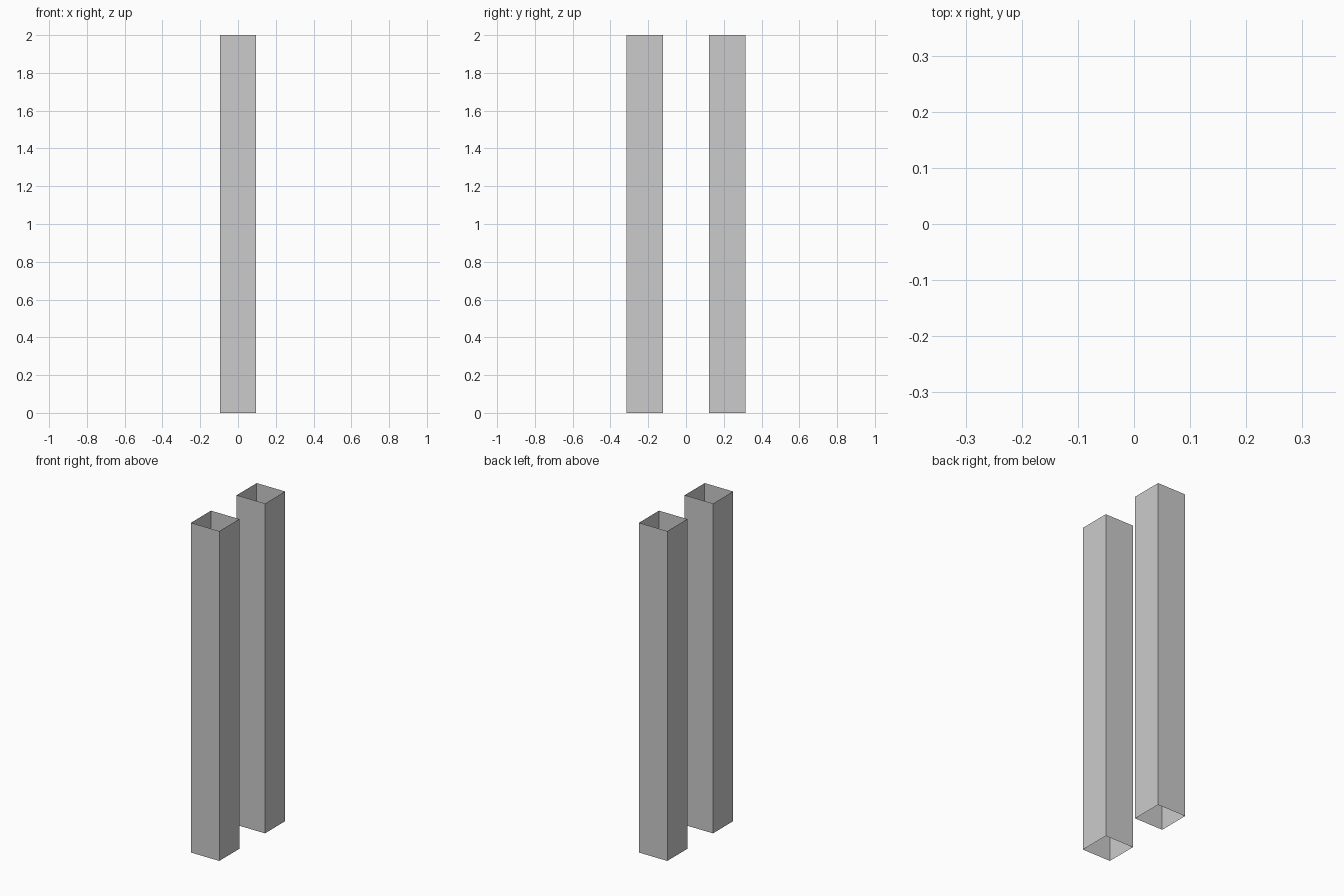
import bpy, bmesh

if "Cube" in bpy.data.objects:
    bpy.data.objects.remove(bpy.data.objects["Cube"])

HEIGHT = 2.0
HALF_X = 0.095
HALF_Y = 0.096
OFFSET_Y = 0.219


def open_tube(name, y):
    """Thin-walled square post, open at the top and bottom."""
    bm = bmesh.new()
    bmesh.ops.create_cube(bm, size=2.0)
    caps = [f for f in bm.faces if abs(f.normal.z) > 0.5]
    bmesh.ops.delete(bm, geom=caps, context='FACES_ONLY')
    bmesh.ops.scale(bm, vec=(HALF_X, HALF_Y, HEIGHT / 2), verts=bm.verts)
    mesh = bpy.data.meshes.new(name)
    bm.to_mesh(mesh)
    bm.free()
    obj = bpy.data.objects.new(name, mesh)
    obj.location = (0, y, HEIGHT / 2)
    bpy.context.collection.objects.link(obj)
    return obj


# Matching pair of posts, front and back
for name, side in (("front_post", -1), ("back_post", 1)):
    open_tube(name, side * OFFSET_Y)
